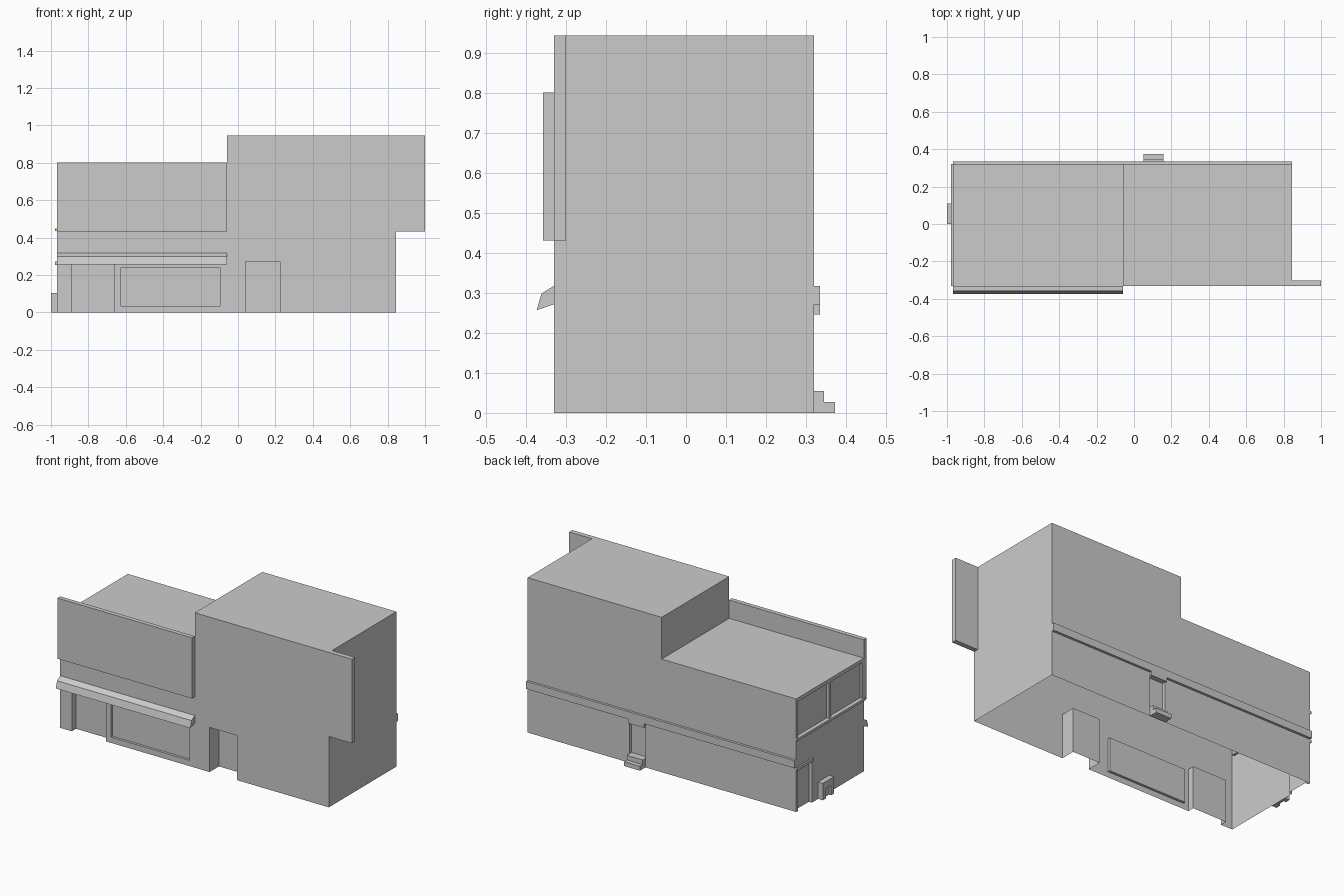
import bpy, bmesh

if "Cube" in bpy.data.objects:
    bpy.data.objects.remove(bpy.data.objects["Cube"])

XL, XM, XR = -0.968, -0.06, 0.845      # left wall, height step, right wall
YF, YB = -0.331, 0.32                  # front and back walls


def make(name, bm):
    bmesh.ops.recalc_face_normals(bm, faces=bm.faces)
    me = bpy.data.meshes.new(name)
    bm.to_mesh(me)
    bm.free()
    ob = bpy.data.objects.new(name, me)
    bpy.context.collection.objects.link(ob)
    return ob


def prism(name, pts, vec):
    """Extrude a closed profile of 3D points along a vector."""
    bm = bmesh.new()
    f = bm.faces.new([bm.verts.new(p) for p in pts])
    r = bmesh.ops.extrude_face_region(bm, geom=[f], use_keep_orig=True)
    vs = [g for g in r["geom"] if isinstance(g, bmesh.types.BMVert)]
    bmesh.ops.translate(bm, verts=vs, vec=vec)
    return make(name, bm)


def box(name, x0, x1, y0, y1, z0, z1):
    return prism(name, [(x0, y0, z0), (x1, y0, z0), (x1, y1, z0), (x0, y1, z0)],
                 (0, 0, z1 - z0))


def cut(ob, *bounds):
    """Carve a box-shaped recess."""
    c = box("cutter", *bounds)
    m = ob.modifiers.new("recess", "BOOLEAN")
    m.operation, m.solver, m.object = "DIFFERENCE", "EXACT", c
    bpy.context.view_layer.objects.active = ob
    bpy.ops.object.modifier_apply(modifier=m.name)
    bpy.data.objects.remove(c)


# main building: stepped profile
body = prism("building_walls",
             [(x, YF, z) for x, z in [(XL, 0), (XR, 0), (XR, 0.945), (XM, 0.945),
                                      (XM, 0.69), (XL, 0.69)]],
             (0, YB - YF, 0))

# front recesses: side entrance, shop window, main door
cut(body, -0.89, -0.66, -0.5, YF + 0.04, -0.1, 0.26)
cut(body, -0.625, -0.095, -0.5, YF + 0.015, 0.035, 0.24)
cut(body, 0.04, 0.225, -0.5, YF + 0.09, -0.1, 0.272)
# back door
cut(body, 0.05, 0.157, YB - 0.02, 0.5, 0.055, 0.25)
# left side: door and a pair of upper windows
cut(body, -1.2, XL + 0.02, 0.17, 0.305, -0.1, 0.255)
for y0, y1 in [(0.005, 0.305), (-0.315, -0.015)]:
    cut(body, -1.2, XL + 0.015, y0, y1, 0.45, 0.668)

# the shell is open underneath
bm = bmesh.new()
bm.from_mesh(body.data)
low = [f for f in bm.faces if all(v.co.z < 1e-4 for v in f.verts)]
bmesh.ops.delete(bm, geom=low, context="FACES")
bm.to_mesh(body.data)
bm.free()

# sign panels
box("left_sign_panel", XL, XM, -0.358, YF, 0.432, 0.802)
box("right_sign_panel", XR, 1.0, YF, -0.301, 0.432, 0.945)

# awning
prism("awning", [(XL, y, z) for y, z in [(YF, 0.318), (-0.362, 0.299),
                                         (-0.374, 0.257), (YF, 0.272)]],
      (XM - XL, 0, 0))

# back trim, door hood and steps
box("back_trim", XL, XR, YB, 0.335, 0.272, 0.318)
box("back_door_hood", 0.05, 0.157, YB, 0.335, 0.247, 0.272)
prism("back_steps", [(0.05, y, z) for y, z in [(YB, 0), (0.373, 0), (0.373, 0.027),
                                               (0.346, 0.027), (0.346, 0.055), (YB, 0.055)]],
      (0.107, 0, 0))

# left side sill, door hood and utility box
box("left_window_sill", -0.978, XL, YF, YB, 0.435, 0.45)
box("left_door_hood", -0.978, XL, 0.165, YB, 0.255, 0.272)
ub = box("utility_box", -1.0, XL, 0.0, 0.11, 0, 0.103)
cut(ub, -1.1, -0.985, 0.03, 0.08, -0.1, 0.06)
